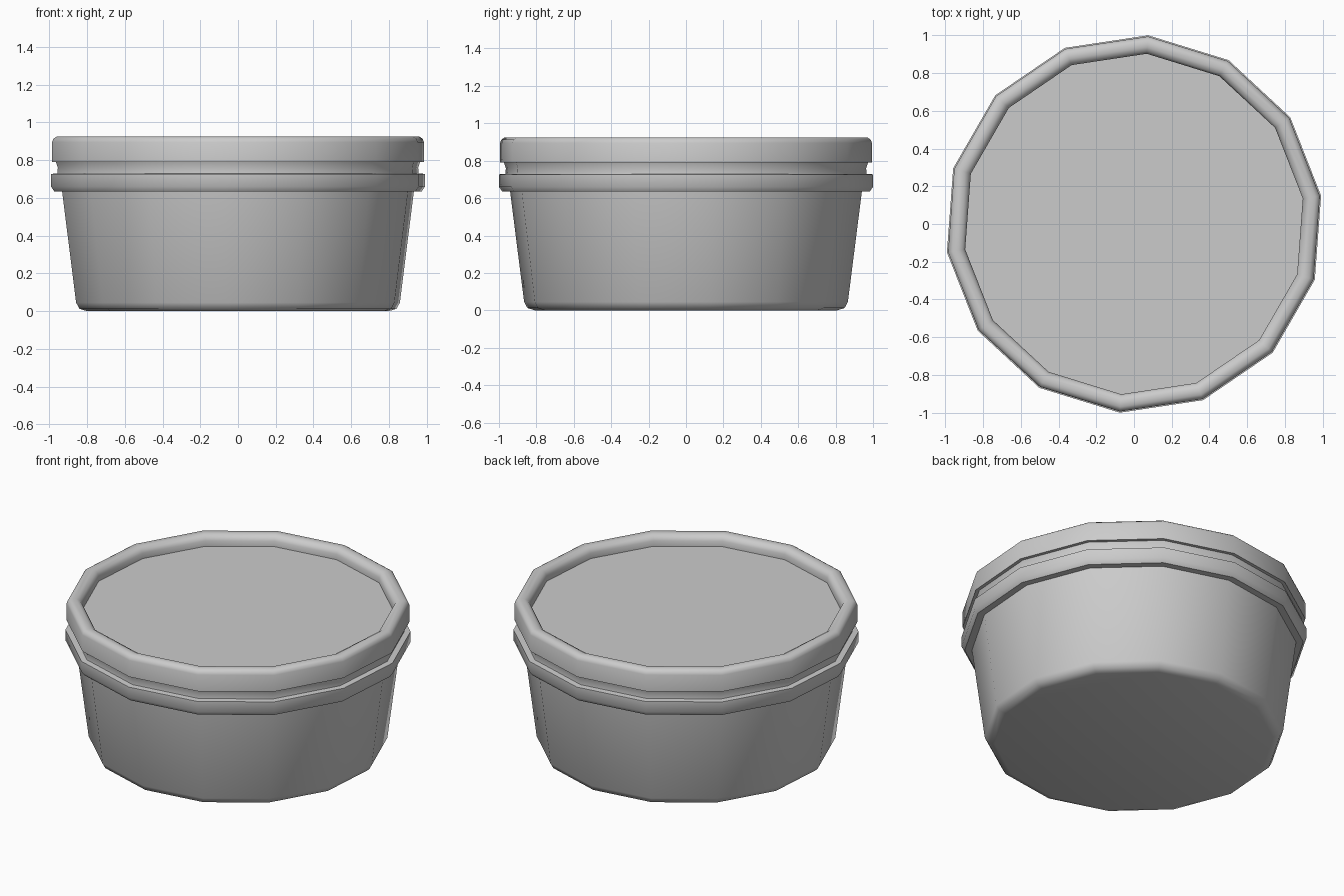
import bpy, bmesh, math

if "Cube" in bpy.data.objects:
    bpy.data.objects.remove(bpy.data.objects["Cube"])

SIDES = 14
OFFSET = math.radians(360 / SIDES / 3)


def lathe(name, profile, cap_start=False, cap_end=False):
    """Turn a (radius, z) profile into a 14-sided ring mesh."""
    bm = bmesh.new()
    rings = []
    for r, z in profile:
        rings.append([bm.verts.new((r * math.cos(OFFSET + i * math.tau / SIDES),
                                    r * math.sin(OFFSET + i * math.tau / SIDES), z))
                      for i in range(SIDES)])
    for a, b in zip(rings, rings[1:]):
        for i in range(SIDES):
            j = (i + 1) % SIDES
            bm.faces.new((a[i], a[j], b[j], b[i]))
    if cap_start:
        bm.faces.new(rings[0][::-1])
    if cap_end:
        bm.faces.new(rings[-1])
    mesh = bpy.data.meshes.new(name)
    bm.to_mesh(mesh)
    bm.free()
    obj = bpy.data.objects.new(name, mesh)
    bpy.context.collection.objects.link(obj)
    bpy.ops.object.select_all(action='DESELECT')
    obj.select_set(True)
    bpy.context.view_layer.objects.active = obj
    bpy.ops.object.shade_smooth_by_angle(angle=math.radians(50))
    return obj


# tapered tub with rounded foot, collar ring and neck
lathe("tub", [(0.81, 0.0), (0.85, 0.012), (0.868, 0.045), (0.943, 0.635),
              (0.985, 0.635), (1.003, 0.66), (1.003, 0.727),
              (0.968, 0.73), (0.966, 0.76), (0.976, 0.79)], cap_start=True)

# lid with rolled rim and recessed top
lathe("lid", [(0.976, 0.79), (0.997, 0.79), (0.997, 0.895), (0.99, 0.913),
              (0.972, 0.925), (0.94, 0.925), (0.917, 0.913),
              (0.905, 0.89), (0.905, 0.855)], cap_end=True)
